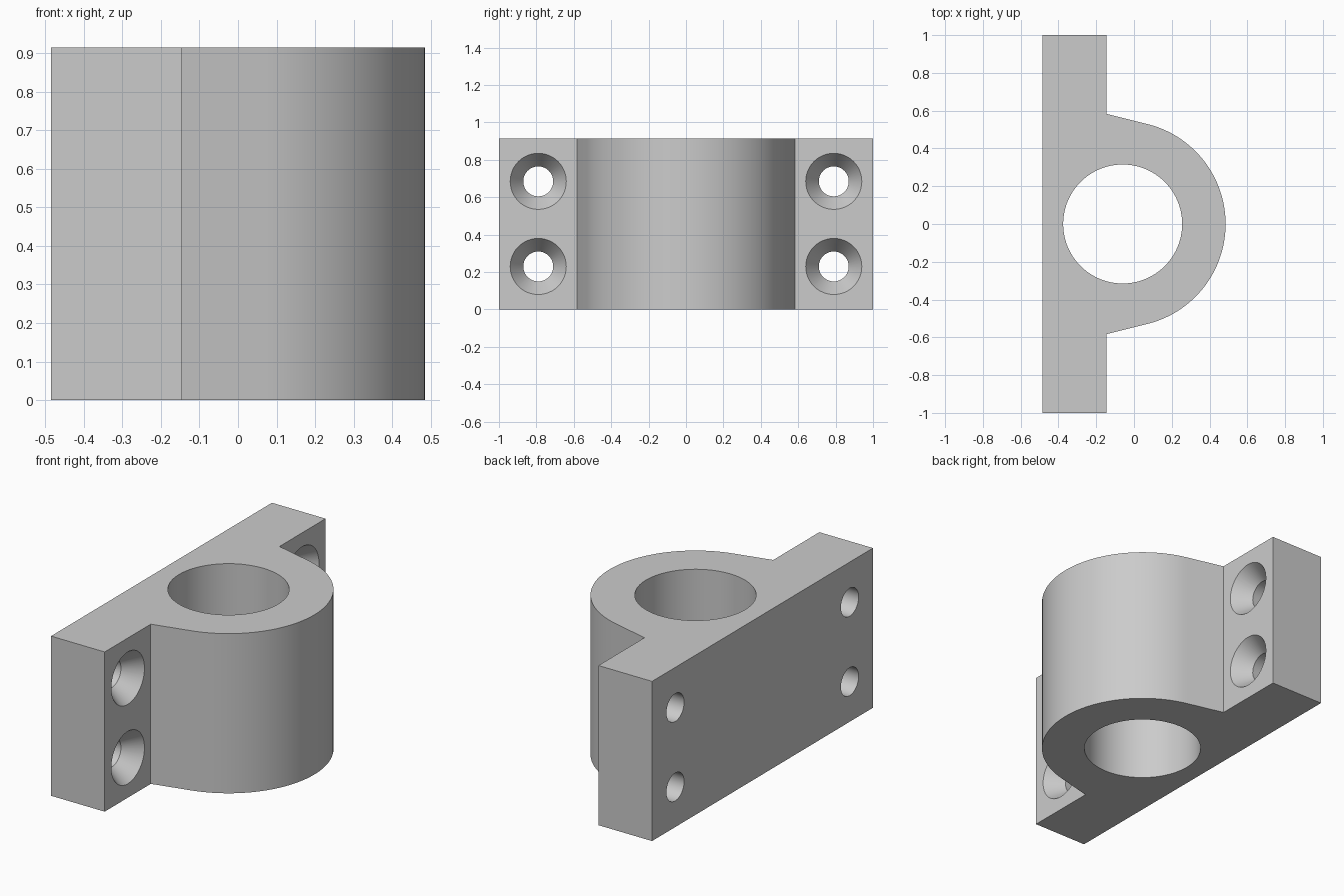
import bpy, bmesh, math

if "Cube" in bpy.data.objects:
    bpy.data.objects.remove(bpy.data.objects["Cube"])

HEIGHT = 0.915
BACK, FACE = -0.485, -0.145      # mounting plate faces along x
BORE_X, BORE_R, BOSS_R = -0.06, 0.315, 0.545
TANGENT = math.radians(76)       # where the boss arc meets its straight flank

grey = bpy.data.materials.new("light grey")
grey.use_nodes = True
grey.diffuse_color = (0.6, 0.6, 0.6, 1)
grey.node_tree.nodes["Principled BSDF"].inputs["Base Color"].default_value = (0.6, 0.6, 0.6, 1)


def make_object(name, bm):
    bmesh.ops.recalc_face_normals(bm, faces=bm.faces)
    mesh = bpy.data.meshes.new(name)
    bm.to_mesh(mesh)
    bm.free()
    mesh.materials.append(grey)
    obj = bpy.data.objects.new(name, mesh)
    bpy.context.collection.objects.link(obj)
    return obj


def lathe(name, profile, segments):
    """Closed solid of revolution around x, from (x, radius) pairs."""
    bm = bmesh.new()
    rings = []
    for x, r in profile:
        angles = [math.tau * i / segments for i in range(segments)]
        rings.append([bm.verts.new((x, r * math.cos(a), r * math.sin(a))) for a in angles])
    for low, high in zip(rings, rings[1:]):
        for i in range(segments):
            j = (i + 1) % segments
            bm.faces.new((low[i], low[j], high[j], high[i]))
    bm.faces.new(rings[0])
    bm.faces.new(rings[-1])
    return make_object(name, bm)


def cut(target, cutter):
    cutter.hide_render = True
    mod = target.modifiers.new("cut", 'BOOLEAN')
    mod.operation, mod.solver, mod.object = 'DIFFERENCE', 'EXACT', cutter
    bpy.context.view_layer.objects.active = target
    bpy.ops.object.modifier_apply(modifier=mod.name)
    bpy.data.objects.remove(cutter)


# Plate and rounded boss as one extruded outline
steps = 64
arc = [TANGENT * (2 * i / steps - 1) for i in range(steps + 1)]
flank_y = BOSS_R * math.sin(TANGENT) + (
    BORE_X + BOSS_R * math.cos(TANGENT) - FACE) / math.tan(TANGENT)
outline = [(BACK, -1), (FACE, -1), (FACE, -flank_y)]
outline += [(BORE_X + BOSS_R * math.cos(a), BOSS_R * math.sin(a)) for a in arc]
outline += [(FACE, flank_y), (FACE, 1), (BACK, 1)]

bm = bmesh.new()
base = bm.faces.new([bm.verts.new((x, y, 0)) for x, y in outline])
top = bmesh.ops.extrude_face_region(bm, geom=[base])
top_verts = [v for v in top["geom"] if isinstance(v, bmesh.types.BMVert)]
bmesh.ops.translate(bm, verts=top_verts, vec=(0, 0, HEIGHT))
# The extruded source face stays as the bottom cap
if not any(all(v.co.z < 0.001 for v in f.verts) for f in bm.faces):
    bmesh.ops.holes_fill(bm, edges=bm.edges, sides=0)
bracket = make_object("mounting_bracket", bm)

# Main vertical bore
bore = lathe("bore_cutter", [(-1, BORE_R), (2, BORE_R)], 96)
bore.rotation_euler.y = -math.pi / 2
bore.location.x = BORE_X
cut(bracket, bore)

# Four countersunk screw holes
OVER = 0.02
HOLE_R, SINK_R, SINK_DEPTH = 0.08, 0.15, 0.1
flare = SINK_R + OVER * (SINK_R - HOLE_R) / SINK_DEPTH
screw_profile = [(BACK - OVER, HOLE_R), (FACE - SINK_DEPTH, HOLE_R), (FACE + OVER, flare)]
for y in (-0.79, 0.79):
    for z in (0.23, 0.685):
        hole = lathe("screw_cutter", screw_profile, 48)
        hole.location = (0, y, z)
        cut(bracket, hole)

# Smooth curved walls, crisp corners
bpy.ops.object.select_all(action='DESELECT')
bracket.select_set(True)
bpy.context.view_layer.objects.active = bracket
bpy.ops.object.shade_smooth_by_angle(angle=math.radians(25))
